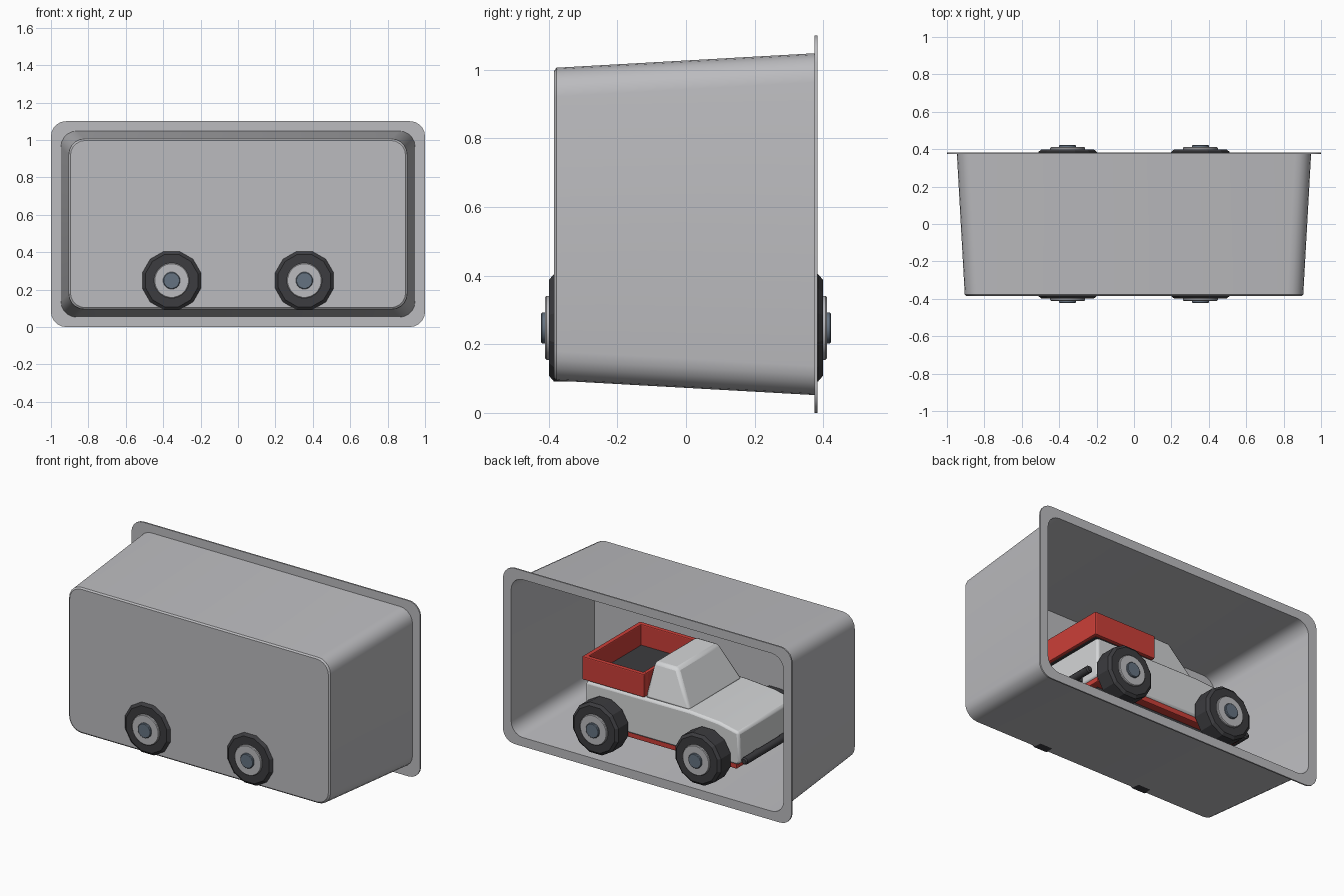
import bpy, bmesh, math
from mathutils import Matrix

if "Cube" in bpy.data.objects:
    bpy.data.objects.remove(bpy.data.objects["Cube"])


def mat(name, r, g, b):
    m = bpy.data.materials.new(name)
    m.diffuse_color = (r, g, b, 1)
    m.use_nodes = True
    m.node_tree.nodes["Principled BSDF"].inputs["Base Color"].default_value = m.diffuse_color
    return m


TRAY = mat("tray grey", 0.50, 0.50, 0.52)
BODY = mat("body light grey", 0.66, 0.67, 0.68)
RED = mat("red", 0.60, 0.05, 0.04)
BLACK = mat("rubber black", 0.045, 0.045, 0.05)
STEEL = mat("cap steel blue", 0.13, 0.17, 0.22)


def finish(name, bm, material, smooth=None, bevel=0, segments=2):
    bmesh.ops.recalc_face_normals(bm, faces=bm.faces[:])
    me = bpy.data.meshes.new(name)
    bm.to_mesh(me)
    bm.free()
    ob = bpy.data.objects.new(name, me)
    bpy.context.collection.objects.link(ob)
    me.materials.append(material)
    if bevel:
        b = ob.modifiers.new("Bevel", "BEVEL")
        b.width, b.segments, b.limit_method = bevel, segments, "ANGLE"
    if smooth:
        bpy.context.view_layer.objects.active = ob
        ob.select_set(True)
        bpy.ops.object.shade_smooth_by_angle(angle=math.radians(smooth))
        ob.select_set(False)
    return ob


def loft(bm, loops, close=False, caps=(False, False)):
    rings = [[bm.verts.new(p) for p in lp] for lp in loops]
    pairs = list(zip(rings, rings[1:])) + ([(rings[-1], rings[0])] if close else [])
    for a, b in pairs:
        for i in range(len(a)):
            j = (i + 1) % len(a)
            bm.faces.new((a[i], a[j], b[j], b[i]))
    for ring, cap in ((rings[0], caps[0]), (rings[-1], caps[1])):
        if cap:
            bm.faces.new(ring)


def rounded(hx, hz, r, y, zc=0.55, n=5):
    """Rounded rectangle standing in the xz plane at depth y."""
    pts = []
    for k, (sx, sz) in enumerate(((1, 1), (-1, 1), (-1, -1), (1, -1))):
        for i in range(n + 1):
            a = math.pi / 2 * (k + i / n)
            pts.append((sx * (hx - r) + r * math.cos(a), y, zc + sz * (hz - r) + r * math.sin(a)))
    return pts


def box(name, x0, x1, y0, y1, z0, z1, material, bevel=0, smooth=None):
    bm = bmesh.new()
    bmesh.ops.create_cube(bm, size=1)
    for v in bm.verts:
        v.co = ((x0 + x1) / 2 + v.co.x * (x1 - x0), (y0 + y1) / 2 + v.co.y * (y1 - y0),
                (z0 + z1) / 2 + v.co.z * (z1 - z0))
    return finish(name, bm, material, smooth, bevel)


def lathe_y(name, profile, x, z, side, n, material, smooth=None):
    """Solid turned about the y axis; profile is (radius, y)."""
    bm = bmesh.new()
    loops = []
    for r, y in profile:
        loops.append([(x + r * math.cos(2 * math.pi * (i + 0.5) / n), side * y,
                       z + r * math.sin(2 * math.pi * (i + 0.5) / n)) for i in range(n)])
    loft(bm, loops, caps=(True, True))
    return finish(name, bm, material, smooth)


# Tray: outer skin, flange, then inner skin as one continuous shell
bm = bmesh.new()
loft(bm, [
    rounded(0.896, 0.447, 0.080, -0.385),
    rounded(0.905, 0.456, 0.085, -0.377),
    rounded(0.947, 0.498, 0.085, 0.374),
    rounded(1.0, 0.55, 0.080, 0.374),
    rounded(1.0, 0.55, 0.080, 0.383),
    rounded(0.943, 0.494, 0.081, 0.383),
    rounded(0.900, 0.451, 0.081, -0.379),
], caps=(True, True))
finish("display_tray", bm, TRAY, 35)

# Truck body: side profile with a sloping hood, extruded across y
profile = [(0.50, 0.22), (0.50, 0.465), (-0.22, 0.47), (-0.42, 0.455), (-0.56, 0.425), (-0.57, 0.24), (-0.55, 0.22)]
bm = bmesh.new()
loft(bm, [[(x, y, z) for x, z in profile] for y in (-0.28, 0.28)], caps=(True, True))
finish("truck_body", bm, BODY, 30, bevel=0.018)

# Cab tapering to the roof
bm = bmesh.new()
loft(bm, [
    [(0.10, -0.265, 0.46), (0.10, 0.265, 0.46), (-0.21, 0.265, 0.46), (-0.21, -0.265, 0.46)],
    [(0.075, -0.205, 0.675), (0.075, 0.205, 0.675), (-0.085, 0.205, 0.675), (-0.085, -0.205, 0.675)],
], caps=(True, True))
finish("cab", bm, BODY, 30, bevel=0.018)

# Load bed: four red walls and a dark floor
for s, label in ((1, "left"), (-1, "right")):
    box("bed_side_" + label, 0.09, 0.52, s * 0.257, s * 0.287, 0.475, 0.62, RED, 0.006)
box("tailgate", 0.49, 0.52, -0.287, 0.287, 0.475, 0.62, RED, 0.006)
box("bed_front_wall", 0.09, 0.115, -0.26, 0.26, 0.475, 0.62, RED, 0.006)
box("bed_floor", 0.10, 0.50, -0.265, 0.265, 0.47, 0.49, BLACK)

# Chassis: red sill and dark underside
box("sill", -0.54, 0.49, -0.27, 0.27, 0.19, 0.225, RED, 0.006)
box("underside", -0.50, 0.45, -0.22, 0.22, 0.17, 0.195, BLACK)

# Bumpers with brackets
for x, inner, label in ((-0.59, -0.54, "front"), (0.545, 0.49, "rear")):
    lathe_y(label + "_bumper", [(0.014, -0.27), (0.022, -0.262), (0.022, 0.262), (0.014, 0.27)],
            x, 0.25, 1, 10, BLACK, 40)
    for s in (1, -1):
        box(label + "_bumper_bracket", min(x, inner), max(x, inner), s * 0.13 - 0.02, s * 0.13 + 0.02,
            0.235, 0.265, BLACK)

# Wheels, hubs, caps and axles
for x, label in ((-0.355, "front"), (0.355, "rear")):
    lathe_y(label + "_axle", [(0.025, -0.3), (0.025, 0.3)], x, 0.245, 1, 10, BLACK)
    for s in (1, -1):
        lathe_y(label + "_tire", [(0.14, 0.272), (0.162, 0.29), (0.162, 0.385), (0.145, 0.399)],
                x, 0.248, s, 12, BLACK)
        lathe_y(label + "_hub", [(0.094, 0.38), (0.094, 0.407), (0.09, 0.411)], x, 0.248, s, 24, TRAY, 40)
        lathe_y(label + "_cap", [(0.046, 0.40), (0.046, 0.419), (0.042, 0.423)], x, 0.248, s, 16, STEEL, 40)
